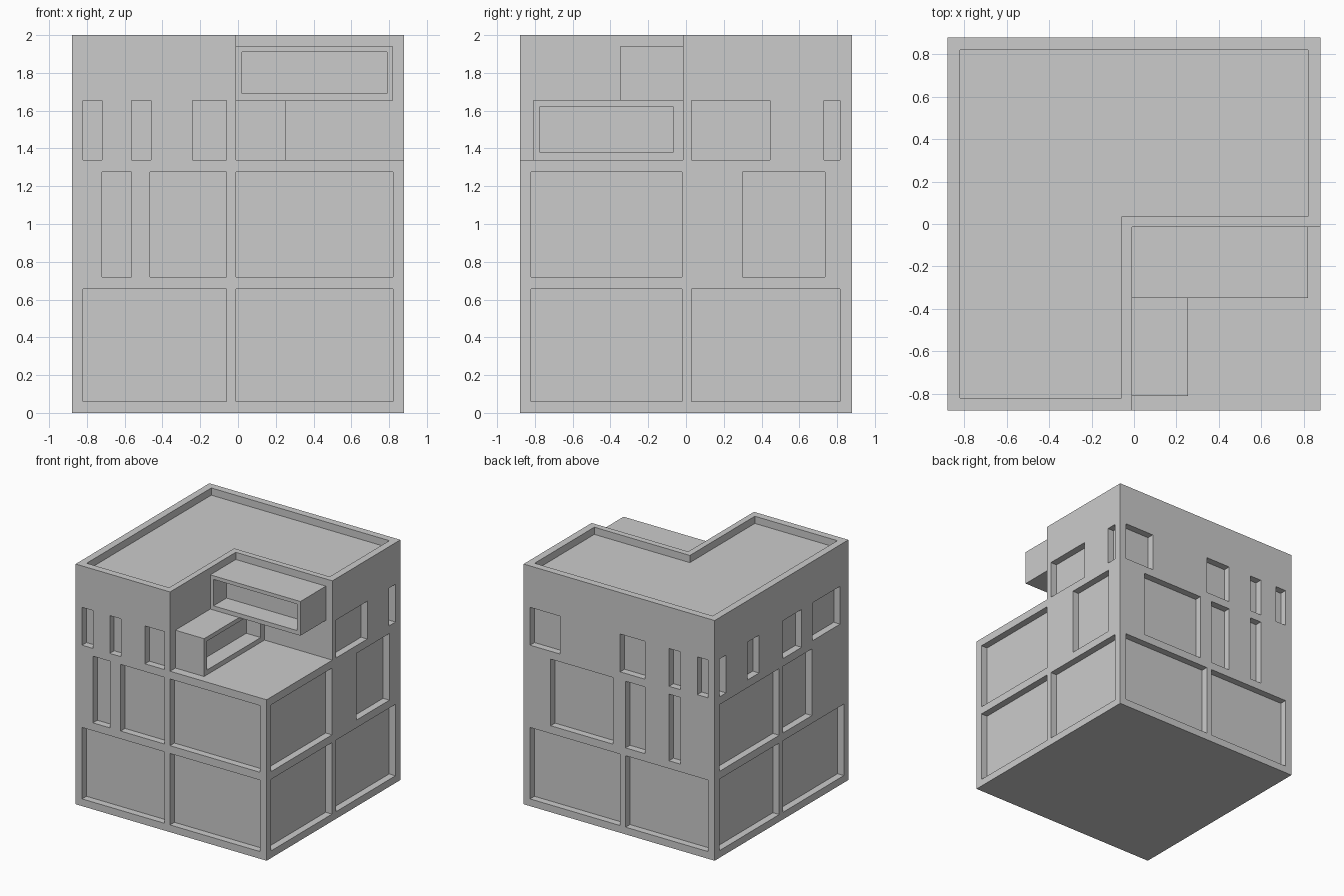
import bpy, bmesh

if "Cube" in bpy.data.objects:
    bpy.data.objects.remove(bpy.data.objects["Cube"])

H = 0.88          # half width of the block
D = 0.058         # window recess depth


def add_box(bm, lo, hi):
    """Append an axis-aligned box to a bmesh."""
    v = bmesh.ops.create_cube(bm, size=1)['verts']
    for p in v:
        p.co = [l + (c + 0.5) * (h - l) for c, l, h in zip(p.co, lo, hi)]


def add_prism(bm, outline, z0, z1):
    """Append an extruded polygon to a bmesh."""
    f = bm.faces.new([bm.verts.new((x, y, z0)) for x, y in outline])
    r = bmesh.ops.extrude_face_region(bm, geom=[f], use_keep_orig=True)
    for p in r['geom']:
        if isinstance(p, bmesh.types.BMVert):
            p.co.z = z1


def finish(bm, name):
    bmesh.ops.recalc_face_normals(bm, faces=bm.faces)
    me = bpy.data.meshes.new(name)
    bm.to_mesh(me)
    bm.free()
    ob = bpy.data.objects.new(name, me)
    bpy.context.collection.objects.link(ob)
    return ob


def cut(ob, cutter):
    """Subtract the cutter, then remove it."""
    m = ob.modifiers.new('cut', 'BOOLEAN')
    m.operation, m.solver, m.object = 'DIFFERENCE', 'EXACT', cutter
    cutter.hide_render = True
    bpy.context.view_layer.objects.active = ob
    bpy.ops.object.modifier_apply(modifier=m.name)
    bpy.data.objects.remove(cutter)


def l_shape(r, cx, cy):
    """L outline of half size r with its inner corner at (cx, cy)."""
    return [(-r, -r), (cx, -r), (cx, cy), (r, cy), (r, r), (-r, r)]


# Main block: square lower storeys, L-shaped top storey
bm = bmesh.new()
add_box(bm, (-H, -H, 0), (H, H, 2))
building = finish(bm, 'building')

bm = bmesh.new()
add_box(bm, (-0.01, -1, 1.34), (1, -0.015, 2.1))      # terrace notch
cut(building, finish(bm, 'terrace_cutter'))

bm = bmesh.new()
add_prism(bm, l_shape(0.82, -0.06, 0.035), 1.94, 2.1)  # roof inside parapet
cut(building, finish(bm, 'roof_cutter'))

# Window spans per facade, by storey (low, middle, high)
storeys = [(0.06, 0.655), (0.72, 1.275), (1.34, 1.655)]
facades = {
    'front': [[(-0.82, -0.06), (-0.01, 0.82)],
              [(-0.72, -0.565), (-0.465, -0.06), (-0.01, 0.82)],
              [(-0.82, -0.72), (-0.565, -0.46), (-0.24, -0.06)]],
    'right': [[(-0.82, -0.02), (0.03, 0.815)],
              [(-0.82, -0.02), (0.30, 0.735)],
              [(0.03, 0.445), (0.73, 0.815)]],
    'back': [[(-0.82, -0.06), (-0.01, 0.82)],
             [(-0.565, -0.46), (-0.24, -0.06), (0.055, 0.63)],
             [(-0.82, -0.72), (-0.565, -0.46), (-0.24, -0.01), (0.545, 0.82)]],
    'left': [[(-0.82, -0.02), (0.03, 0.815)],
             [(-0.40, -0.02), (0.03, 0.815)],
             [(-0.77, -0.405), (-0.265, -0.02), (0.295, 0.445), (0.73, 0.815)]],
}
for side, rows in facades.items():
    s = 1 if side in ('right', 'back') else -1
    d0, d1 = sorted((s * (H - D), s * (H + 0.1)))
    bm = bmesh.new()
    for (z0, z1), row in zip(storeys, rows):
        for a, b in row:
            if side in ('front', 'back'):
                add_box(bm, (a, d0, z0), (b, d1, z1))
            else:
                add_box(bm, (d0, a, z0), (d1, b, z1))
    cut(building, finish(bm, side + '_window_cutter'))


def hollow_box(name, lo, hi, clo, chi):
    bm = bmesh.new()
    add_box(bm, lo, hi)
    ob = finish(bm, name)
    bm = bmesh.new()
    add_box(bm, clo, chi)
    cut(ob, finish(bm, name + '_cutter'))


# Projecting upper bay, open to the front
hollow_box('upper_bay', (-0.01, -0.35, 1.655), (0.82, -0.005, 1.94),
           (0.02, -0.5, 1.69), (0.79, -0.18, 1.91))
# Terrace bay, open to the right
hollow_box('terrace_bay', (-0.015, -0.81, 1.335), (0.255, -0.005, 1.655),
           (0.122, -0.775, 1.38), (0.5, -0.065, 1.62))
